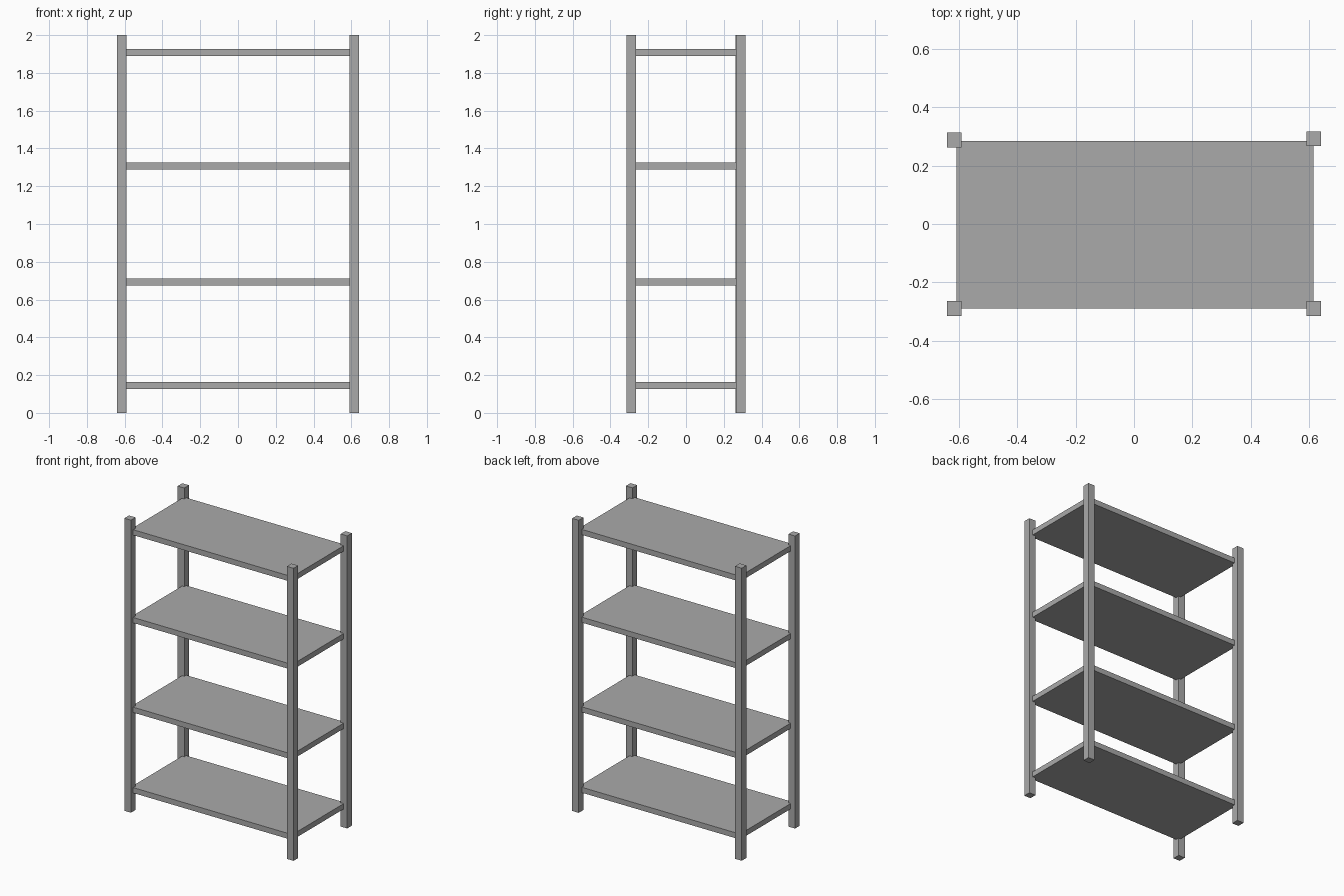
import bpy

# Remove the default cube
cube = bpy.data.objects.get("Cube")
if cube:
    bpy.data.objects.remove(cube, do_unlink=True)

# Single grey material
grey = bpy.data.materials.new("grey_metal")
grey.use_nodes = True
colour = (0.4, 0.4, 0.4, 1.0)
grey.diffuse_color = colour
grey.node_tree.nodes["Principled BSDF"].inputs["Base Color"].default_value = colour


def add_box(name, centre, size):
    """Add a flat-sided box of the given full size."""
    bpy.ops.mesh.primitive_cube_add(size=1, location=centre)
    box = bpy.context.object
    box.name = name
    box.scale = size
    bpy.ops.object.transform_apply(location=False, rotation=False, scale=True)
    box.data.materials.append(grey)
    return box


HEIGHT = 2.0
POST = 0.05
POST_X = 0.615
BACK_Y = {"left": 0.291, "right": 0.287}
FRONT_Y = -0.289

# Corner posts
for side, sign in (("left", 1), ("right", -1)):
    for end, y in (("front", FRONT_Y), ("back", BACK_Y[side])):
        add_box(f"{end}_{side}_post", (sign * POST_X, y, HEIGHT / 2),
                (POST, POST, HEIGHT))

# Shelves, running into the posts
SHELF_SIZE = (1.22, 0.573, 0.037)
for i, z in enumerate((0.144, 0.694, 1.307, 1.907), start=1):
    add_box(f"shelf_{i}", (0.003, -0.003, z), SHELF_SIZE)
